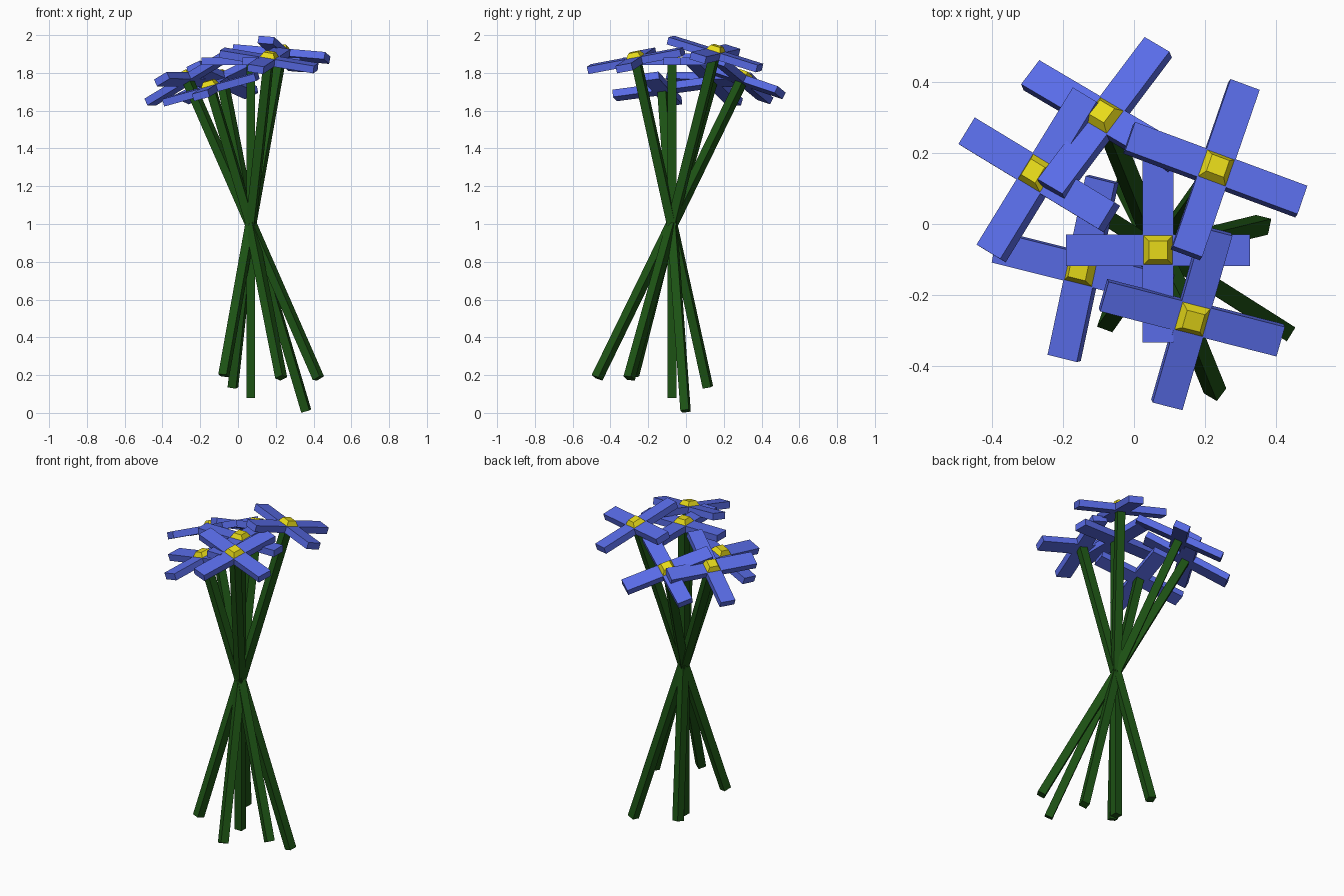
import bpy, bmesh
from math import radians, cos, sin
from mathutils import Vector, Matrix

if "Cube" in bpy.data.objects:
    bpy.data.objects.remove(bpy.data.objects["Cube"])

PIVOT = Vector((0.068, -0.074, 1.0))   # point where all stems cross
W = 0.044                              # half width of a petal


def material(name, color):
    m = bpy.data.materials.new(name)
    m.diffuse_color = (*color, 1)
    m.use_nodes = True
    m.node_tree.nodes["Principled BSDF"].inputs["Base Color"].default_value = m.diffuse_color
    return m


green = material("stem_green", (0.012, 0.085, 0.007))
blue = material("petal_blue", (0.10, 0.15, 0.80))
yellow = material("center_yellow", (0.80, 0.70, 0.01))


def loft(name, bottom, top, z0, z1, mat, matrix):
    """Solid between two flat outlines with equal point counts."""
    bm = bmesh.new()
    lo = [bm.verts.new((x, y, z0)) for x, y in bottom]
    hi = [bm.verts.new((x, y, z1)) for x, y in top]
    n = len(lo)
    bm.faces.new(lo[::-1])
    bm.faces.new(hi)
    for i in range(n):
        j = (i + 1) % n
        bm.faces.new((lo[i], lo[j], hi[j], hi[i]))
    mesh = bpy.data.meshes.new(name)
    bm.to_mesh(mesh)
    bm.free()
    mesh.materials.append(mat)
    ob = bpy.data.objects.new(name, mesh)
    ob.matrix_world = matrix
    bpy.context.collection.objects.link(ob)


def square(h):
    return [(-h, -h), (h, -h), (h, h), (-h, h)]


# four-petal cross outline, counter-clockwise
cross = []
for k in range(4):
    c, s = (1, 0, -1, 0)[k], (0, 1, 0, -1)[k]
    for x, y in ((W, -W), (0.26, -W), (0.26, W)):
        cross.append((c * x - s * y, s * x + c * y))

# stem direction, petal angle seen from above, slide along the stem
flowers = [
    ((-0.160, 0.395, 0.81), 53, 0.0),
    ((-0.355, 0.225, 0.81), 58.5, 0.0),
    ((0.170, 0.240, 0.95), 71, 0.08),
    ((-0.225, -0.055, 0.76), 78, -0.115),
    ((0, 0, 1), 0, 0.0),
    ((0.100, -0.200, 0.91), 74, 0.03),
]
for i, (d, angle, slide) in enumerate(flowers, 1):
    d = Vector(d).normalized()
    a = radians(angle)
    u = Vector((cos(a), sin(a), 0))
    u.z = -u.dot(d) / d.z
    u.normalize()
    m = Matrix((u, d.cross(u), d)).transposed().to_4x4()
    m.translation = PIVOT + d * slide
    loft(f"stem_{i}", square(0.023), square(0.023), -0.92, 0.87, green, m)
    loft(f"petals_{i}", cross, cross, 0.842, 0.882, blue, m)
    loft(f"flower_center_{i}", square(0.045), square(0.026), 0.875, 0.908, yellow, m)
